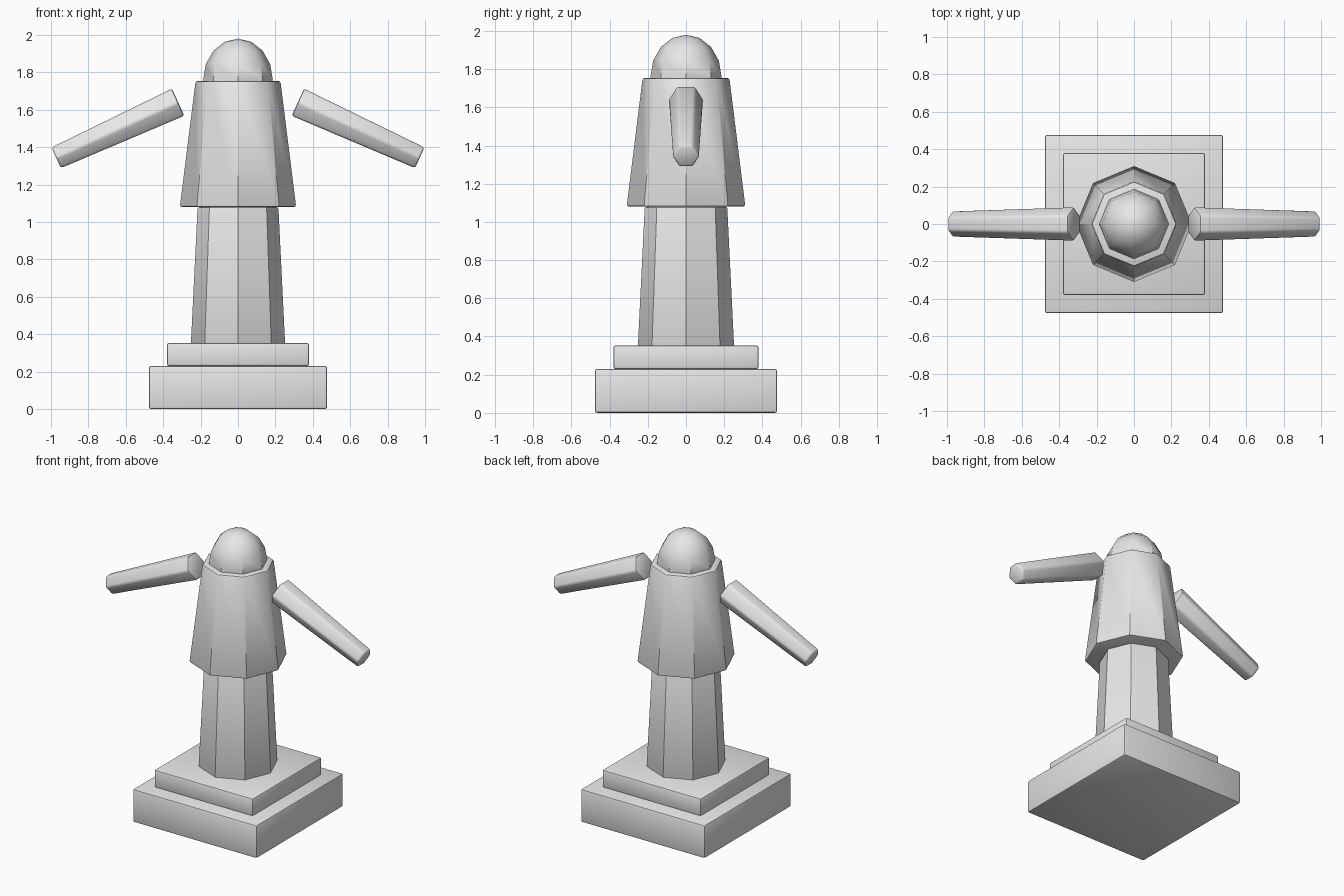
import bpy
from math import radians
from mathutils import Vector, Matrix

cube = bpy.data.objects.get("Cube")
if cube:
    bpy.data.objects.remove(cube, do_unlink=True)

# Single stone colour
stone = bpy.data.materials.new("light_grey")
stone.use_nodes = True
stone.diffuse_color = (0.8, 0.8, 0.8, 1)
stone.node_tree.nodes["Principled BSDF"].inputs["Base Color"].default_value = (0.8, 0.8, 0.8, 1)


def finish(name, bevel=0.0, smooth=40):
    """Name the active object, colour it, round its rims and shade it."""
    obj = bpy.context.object
    obj.name = name
    obj.data.materials.append(stone)
    bpy.ops.object.transform_apply(location=False, rotation=True, scale=True)
    if bevel:
        mod = obj.modifiers.new("soft_rims", 'BEVEL')
        mod.width = bevel
        mod.segments = 2
        mod.limit_method = 'ANGLE'
        mod.angle_limit = radians(50)
        bpy.ops.object.modifier_apply(modifier=mod.name)
    bpy.ops.object.shade_smooth_by_angle(angle=radians(smooth))
    return obj


def slab(name, half, z0, z1):
    bpy.ops.mesh.primitive_cube_add(size=2, location=(0, 0, (z0 + z1) / 2))
    bpy.context.object.scale = (half, half, (z1 - z0) / 2)
    return finish(name, 0.012)


def octagon(name, r0, r1, z0, z1):
    bpy.ops.mesh.primitive_cone_add(vertices=8, radius1=r0, radius2=r1,
                                    depth=z1 - z0, location=(0, 0, (z0 + z1) / 2))
    return finish(name, 0.012)


def arm(name, side):
    inner = Vector((side * 0.32, 0, 1.64))
    outer = Vector((side * 0.972, 0, 1.343))
    axis = (outer - inner).normalized()
    bpy.ops.mesh.primitive_cone_add(vertices=6, radius1=0.092, radius2=0.07,
                                    depth=(outer - inner).length)
    # Local x lies along y, so hexagon corners point to front and back
    across = Vector((0, 1, 0))
    frame = Matrix((across, axis.cross(across), axis)).transposed()
    obj = bpy.context.object
    # The primitive's first corner lies on local y, so turn it a quarter
    obj.data.transform(Matrix.Rotation(radians(90), 4, 'Z'))
    obj.matrix_world = Matrix.Translation((inner + outer) / 2) @ frame.to_4x4()
    return finish(name, 0.012)


# Stepped square plinth
slab("plinth_base", 0.477, 0, 0.23)
slab("plinth_step", 0.38, 0.23, 0.353)

# Tapered legs column and flared torso
octagon("lower_column", 0.252, 0.216, 0.345, 1.08)
octagon("upper_body", 0.311, 0.227, 1.08, 1.754)

# Rounded head sunk into the torso
bpy.ops.mesh.primitive_uv_sphere_add(segments=8, ring_count=8, radius=1,
                                     location=(0, 0, 1.76))
bpy.context.object.scale = (0.186, 0.186, 0.22)
finish("head")

# Detached tapered arms
for label, sign in (("left_arm", 1), ("right_arm", -1)):
    arm(label, sign)
